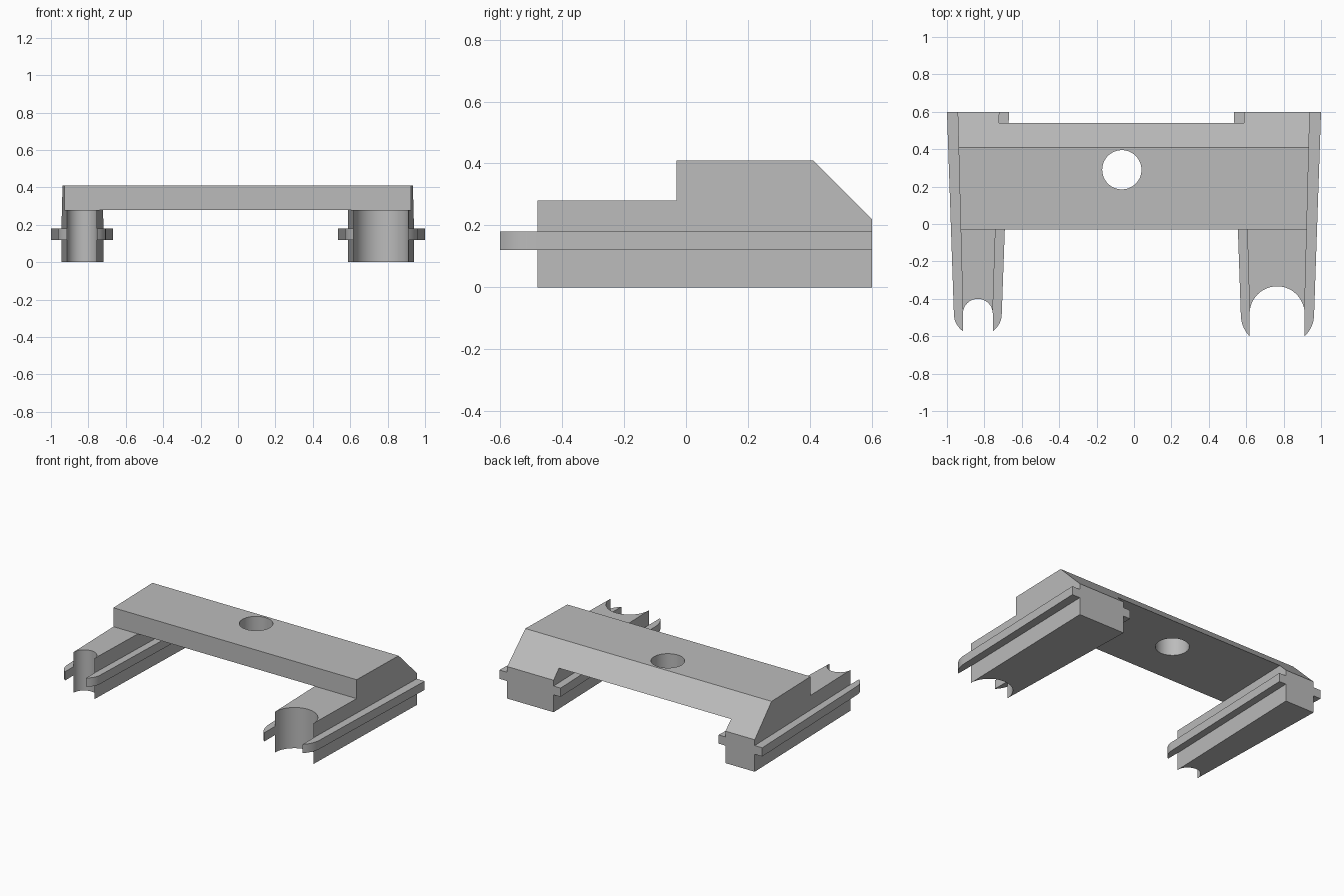
import bpy, bmesh, math
from mathutils import Vector

cube = bpy.data.objects.get("Cube")
if cube:
    bpy.data.objects.remove(cube, do_unlink=True)

grey = bpy.data.materials.new("plain grey")
grey.use_nodes = True
grey.diffuse_color = (0.5, 0.5, 0.5, 1)
grey.node_tree.nodes["Principled BSDF"].inputs["Base Color"].default_value = (0.5, 0.5, 0.5, 1)

BACK, BODY_END = 0.6, -0.48        # common ends of the legs
BRIDGE_FRONT = -0.03
LEG_TOP, TOP = 0.28, 0.41


def prism(name, outline, z0, z1, chamfer=False):
    """Extrude a plan outline upwards, optionally cutting the sloped back."""
    bm = bmesh.new()
    base = bm.faces.new([bm.verts.new((x, y, z0)) for x, y in outline])
    up = bmesh.ops.extrude_face_region(bm, geom=[base], use_keep_orig=True)["geom"]
    verts = [v for v in up if isinstance(v, bmesh.types.BMVert)]
    bmesh.ops.translate(bm, verts=verts, vec=(0, 0, z1 - z0))
    if chamfer:
        cut = bmesh.ops.bisect_plane(bm, geom=bm.verts[:] + bm.edges[:] + bm.faces[:],
                                     plane_co=(0, TOP, TOP), plane_no=(0, 1, 1),
                                     clear_outer=True)["geom_cut"]
        edges = [e for e in cut if isinstance(e, bmesh.types.BMEdge)]
        bmesh.ops.edgeloop_fill(bm, edges=edges)
    bmesh.ops.recalc_face_normals(bm, faces=bm.faces[:])
    mesh = bpy.data.meshes.new(name)
    bm.to_mesh(mesh)
    bm.free()
    mesh.materials.append(grey)
    obj = bpy.data.objects.new(name, mesh)
    bpy.context.collection.objects.link(obj)
    return obj


def arc(cx, cy, r, start, end, n):
    return [(cx + r * math.cos(start + (end - start) * i / n),
             cy + r * math.sin(start + (end - start) * i / n)) for i in range(n + 1)]


def smooth(obj):
    bpy.ops.object.select_all(action='DESELECT')
    obj.select_set(True)
    bpy.context.view_layer.objects.active = obj
    bpy.ops.object.shade_smooth_by_angle(angle=math.radians(30))


def rail(name, wall_back, wall_front, edge_back, edge_front, tip_y):
    """Side rail hugging the leg wall, with a rounded pointed tip."""
    a, b = Vector((edge_front, BODY_END)), Vector((wall_front, tip_y))
    ctrl = Vector((edge_front, BODY_END + 0.6 * (tip_y - BODY_END)))
    curve = [tuple(a * (1 - t) ** 2 + ctrl * 2 * t * (1 - t) + b * t * t)
             for t in (i / 8 for i in range(9))]
    smooth(prism(name, [(edge_back, BACK)] + curve +
                 [(wall_front, BODY_END), (wall_back, BACK)], 0.12, 0.18))


def leg(side, walls_back, walls_front, edges_back, edges_front, tip_y):
    """Tapered leg with a round notch in its front end and a rail on each side."""
    x0, x1 = walls_front
    notch = arc((x0 + x1) / 2, BODY_END, (x1 - x0) / 2, math.pi, 0, 24)
    outline = [(walls_back[0], BACK)] + notch + [(walls_back[1], BACK)]
    smooth(prism(side + "_leg", outline, 0, LEG_TOP, chamfer=True))
    for i, tag in enumerate(("right_rail", "left_rail")):
        rail(side + "_leg_" + tag, walls_back[i], walls_front[i],
             edges_back[i], edges_front[i], tip_y)


# Legs: the one on the left is wider
right_walls = (-0.943, -0.72), (-0.915, -0.755)
left_walls = (0.587, 0.94), (0.618, 0.912)
leg("right", *right_walls, (-1.0, -0.668), (-0.963, -0.707), -0.573)
leg("left", *left_walls, (0.534, 1.0), (0.571, 0.963), -0.6)

# Bridge across the legs, its ends flush with their outer walls
t = (BACK - BRIDGE_FRONT) / (BACK - BODY_END)
xr0, xr1 = right_walls[0][0], right_walls[1][0]
xl0, xl1 = left_walls[0][1], left_walls[1][1]
bridge = prism("bridge", [(xr0, BACK), (xr0 + t * (xr1 - xr0), BRIDGE_FRONT),
                          (xl0 + t * (xl1 - xl0), BRIDGE_FRONT), (xl0, BACK)],
               LEG_TOP, TOP, chamfer=True)

# Round hole through the bridge
cutter = prism("hole_cutter", arc(-0.065, 0.29, 0.105, 0, math.tau, 48)[:-1], 0.2, 0.5)
cutter.hide_render = True
hole = bridge.modifiers.new("hole", 'BOOLEAN')
hole.operation, hole.solver, hole.object = 'DIFFERENCE', 'EXACT', cutter
bpy.context.view_layer.objects.active = bridge
bpy.ops.object.modifier_apply(modifier="hole")
bpy.data.objects.remove(cutter, do_unlink=True)
smooth(bridge)
